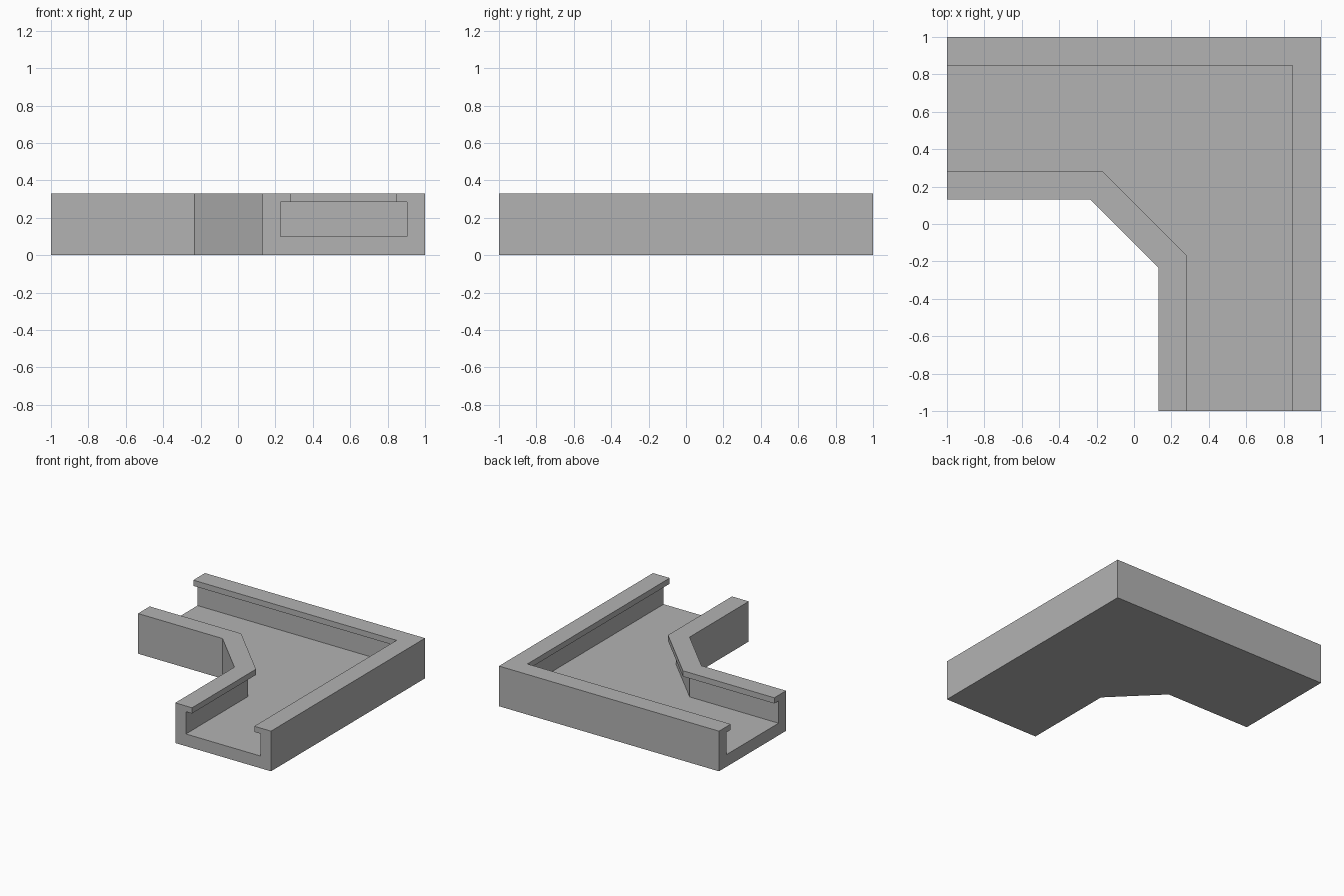
import bpy, bmesh, math

cube = bpy.data.objects.get("Cube")
if cube:
    bpy.data.objects.remove(cube, do_unlink=True)

# One plain grey for the whole part
grey = bpy.data.materials.new("plain_grey")
grey.use_nodes = True
colour = (0.45, 0.45, 0.45, 1)
grey.diffuse_color = colour
grey.node_tree.nodes["Principled BSDF"].inputs["Base Color"].default_value = colour

HEIGHT, LIP, FLOOR = 0.33, 0.283, 0.1
INNER, OUTER = 0.13, 1.0
WALL, OVERHANG = 0.097, 0.152

# C-shaped channel section: inner wall, floor, outer wall
half = [(0, 0), (0, HEIGHT), (OVERHANG, HEIGHT), (OVERHANG, LIP), (WALL, LIP), (WALL, FLOOR)]
section = [(INNER + d, z, True) for d, z in half]
section += [(OUTER - d, z, False) for d, z in reversed(half)]


def path(p, inner):
    """Corner path at distance p: chamfered inside, square outside."""
    c = -0.232 + (p - INNER) * math.tan(math.pi / 8) if inner else p
    return [(-1, p), (c, p), (p, c), (p, -1)]


# Sweep the section round the corner
bm = bmesh.new()
rails = [[bm.verts.new((x, y, z)) for x, y in path(p, inner)] for p, z, inner in section]
for i, rail in enumerate(rails):
    following = rails[(i + 1) % len(rails)]
    for k in range(3):
        bm.faces.new((rail[k], rail[k + 1], following[k + 1], following[k]))
for end in (0, 3):
    bm.faces.new([rail[end] for rail in rails])

# Merge the doubled square corners and flat faces
bmesh.ops.remove_doubles(bm, verts=bm.verts, dist=0.0001)
bmesh.ops.dissolve_limit(bm, angle_limit=0.01, verts=bm.verts, edges=bm.edges)
bmesh.ops.recalc_face_normals(bm, faces=bm.faces)

mesh = bpy.data.meshes.new("corner_channel")
bm.to_mesh(mesh)
bm.free()
mesh.materials.append(grey)
bpy.context.collection.objects.link(bpy.data.objects.new("corner_channel", mesh))
